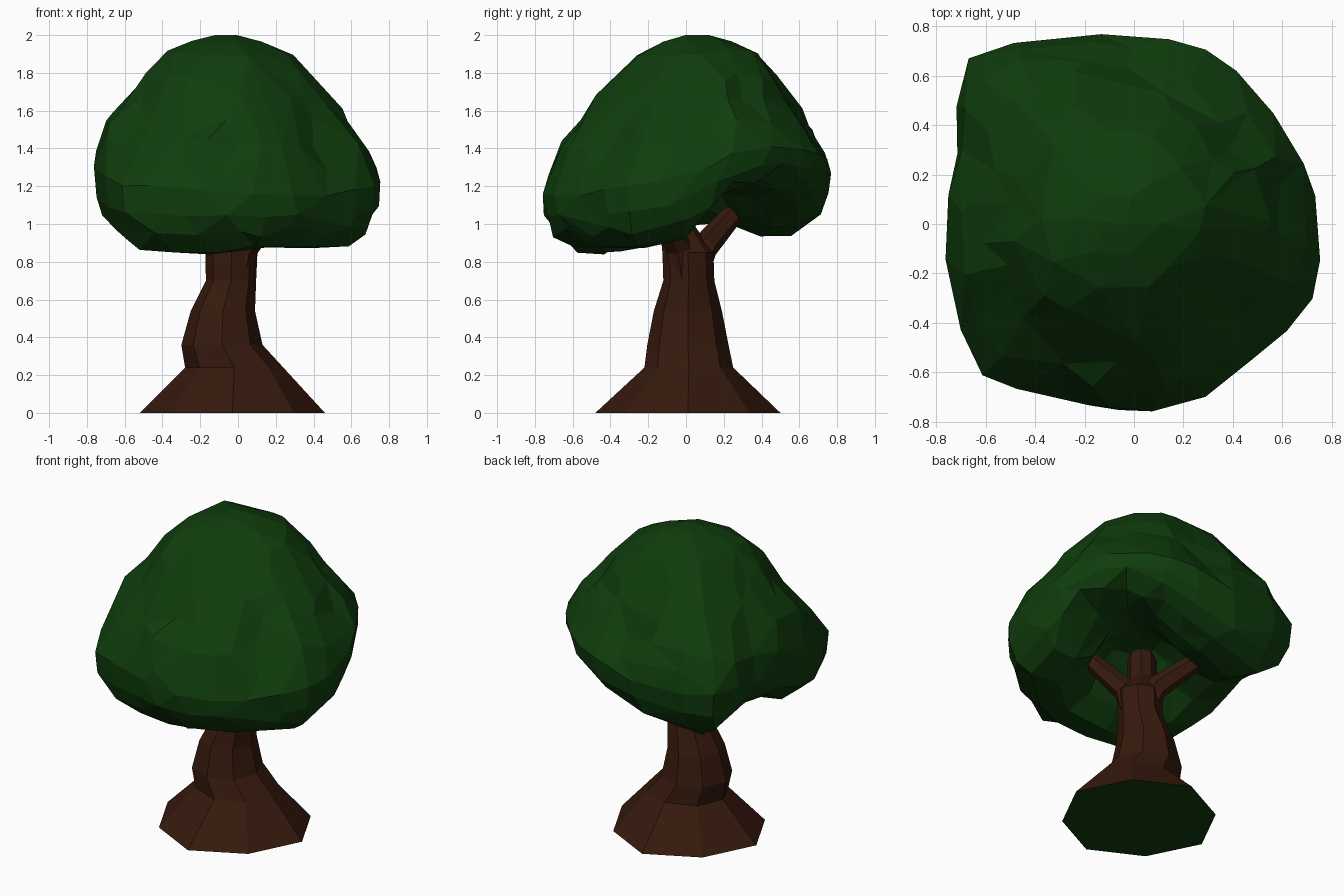
import bpy, bmesh, math, random
from mathutils import Vector

if "Cube" in bpy.data.objects:
    bpy.data.objects.remove(bpy.data.objects["Cube"])

random.seed(7)


def material(name, rgb):
    m = bpy.data.materials.new(name)
    m.diffuse_color = (*rgb, 1)
    m.use_nodes = True
    m.node_tree.nodes["Principled BSDF"].inputs["Base Color"].default_value = m.diffuse_color
    return m


bark = material("bark", (0.037, 0.010, 0.004))
leaf = material("leaf", (0.005, 0.046, 0.004))


def loft(name, rings, mats):
    """Skin a stack of equal-sized vertex rings and close both ends."""
    bm = bmesh.new()
    rows = [[bm.verts.new(p) for p in ring] for ring in rings]
    n = len(rows[0])
    for a, b in zip(rows, rows[1:]):
        for i in range(n):
            j = (i + 1) % n
            bm.faces.new((a[i], a[j], b[j], b[i]))
    base = bm.faces.new(rows[0][::-1])
    base.material_index = len(mats) - 1
    bm.faces.new(rows[-1])
    bmesh.ops.recalc_face_normals(bm, faces=bm.faces)
    mesh = bpy.data.meshes.new(name)
    bm.to_mesh(mesh)
    bm.free()
    for m in mats:
        mesh.materials.append(m)
    ob = bpy.data.objects.new(name, mesh)
    bpy.context.collection.objects.link(ob)
    return ob


# Trunk: octagonal rings (z, centre x, centre y, radius x, radius y), leaning to the front left on top
trunk = [(0, -.03, .01, .49, .49), (.24, -.02, .015, .26, .235),
         (.36, -.085, .01, .215, .215), (.54, -.08, .01, .17, .18),
         (.70, -.037, .015, .133, .135), (.85, -.035, .01, .138, .135),
         (1.0, -.105, -.05, .09, .09), (1.38, -.18, -.14, .08, .08)]
rings = []
for z, cx, cy, rx, ry in trunk:
    ring = []
    for k in range(8):
        a, q = k * math.pi / 4, .94 if z == 0 and k % 2 else 1
        ring.append((cx + q * rx * math.cos(a), cy + q * ry * math.sin(a), z))
    rings.append(ring)
loft("trunk", rings, [bark, leaf])


# Branches: tapered six-sided tubes
def branch(name, path, radii):
    pts = [Vector(p) for p in path]
    rings = []
    for i, p in enumerate(pts):
        d = (pts[min(i + 1, len(pts) - 1)] - pts[max(i - 1, 0)]).normalized()
        u = d.cross(Vector((0, 0, 1))).normalized()
        v = u.cross(d)
        rings.append([p + radii[i] * (u * math.cos(k * math.pi / 3) + v * math.sin(k * math.pi / 3))
                      for k in range(6)])
    loft(name, rings, [bark])


branch("back_branch", [(-.03, .03, .70), (-.09, .10, .88), (-.39, .36, 1.18)], (.08, .072, .045))
branch("front_branch", [(.0, -.01, .70), (.04, -.04, .88), (.28, -.22, 1.17)], (.08, .072, .045))

# Canopy: every 22.5 degrees, the outer radius, height of the widest point, height of the rim
# and how much the dome slope bulges
reach = [.75, .73, .72, .765, .755, .81, .95, .77, .76, .79, .87, .76, .76, .755, .725, .785]
widest = [1.25, 1.36, 1.42, 1.36, 1.28, 1.28, 1.25, 1.3, 1.33, 1.28, 1.2, 1.18, 1.16, 1.15, 1.15, 1.2]
rim = [.92, 1.16, 1.22, 1.15, 1.03, .96, .94, 1.02, .99, .88, .85, .84, .85, .88, .87, .87]
bulge = [-.03, -.05, -.10, -.10, -.09, -.03, -.04, 0, -.01, -.05, -.15, -.04, 0, -.03, -.06, -.05]


def around(values, t):
    i = int(t)
    return values[i % 16] * (1 - t + i) + values[(i + 1) % 16] * (t - i)


# Profile bands as (share of reach, blend): hollow ceiling, underside, dome
hollow = [(.08, 1), (.18, .95), (.30, .7), (.42, .25)]
under = [(.60, 1), (.79, .95), (.92, .72), (.985, .4)]
dome = [(1, 0), (.97, .14), (.90, .30), (.79, .46), (.67, .61), (.55, .75), (.43, .87), (.25, .95), (.09, 1)]

rings = []
for kind, band in (("hollow", hollow), ("under", under), ("dome", dome)):
    for s, f in band:
        ring = []
        for k in range(32):
            t = k / 2
            a = k * math.pi / 16
            r, zw, zb = around(reach, t) * s, around(widest, t), around(rim, t)
            lean = 0
            if kind == "hollow":
                z = zb + f * (1.22 - zb)
            elif kind == "under":
                z = zw + f * (zb - zw)
            else:
                z = zw + f * (2.0 - zw)
                lean = f
                r *= 1 + around(bulge, t) * math.sin(math.pi * f)
            j = .028 * s if s < .96 else .004
            ring.append((r * math.cos(a) - .06 * lean + random.uniform(-j, j),
                         r * math.sin(a) + .06 * lean + random.uniform(-j, j),
                         z + random.uniform(-j, j) * s))
        rings.append(ring)
canopy = loft("canopy", rings, [leaf])

# Reduce to irregular flat facets
mod = canopy.modifiers.new("facets", "DECIMATE")
mod.ratio = .4
bpy.context.view_layer.objects.active = canopy
canopy.select_set(True)
bpy.ops.object.modifier_apply(modifier=mod.name)
